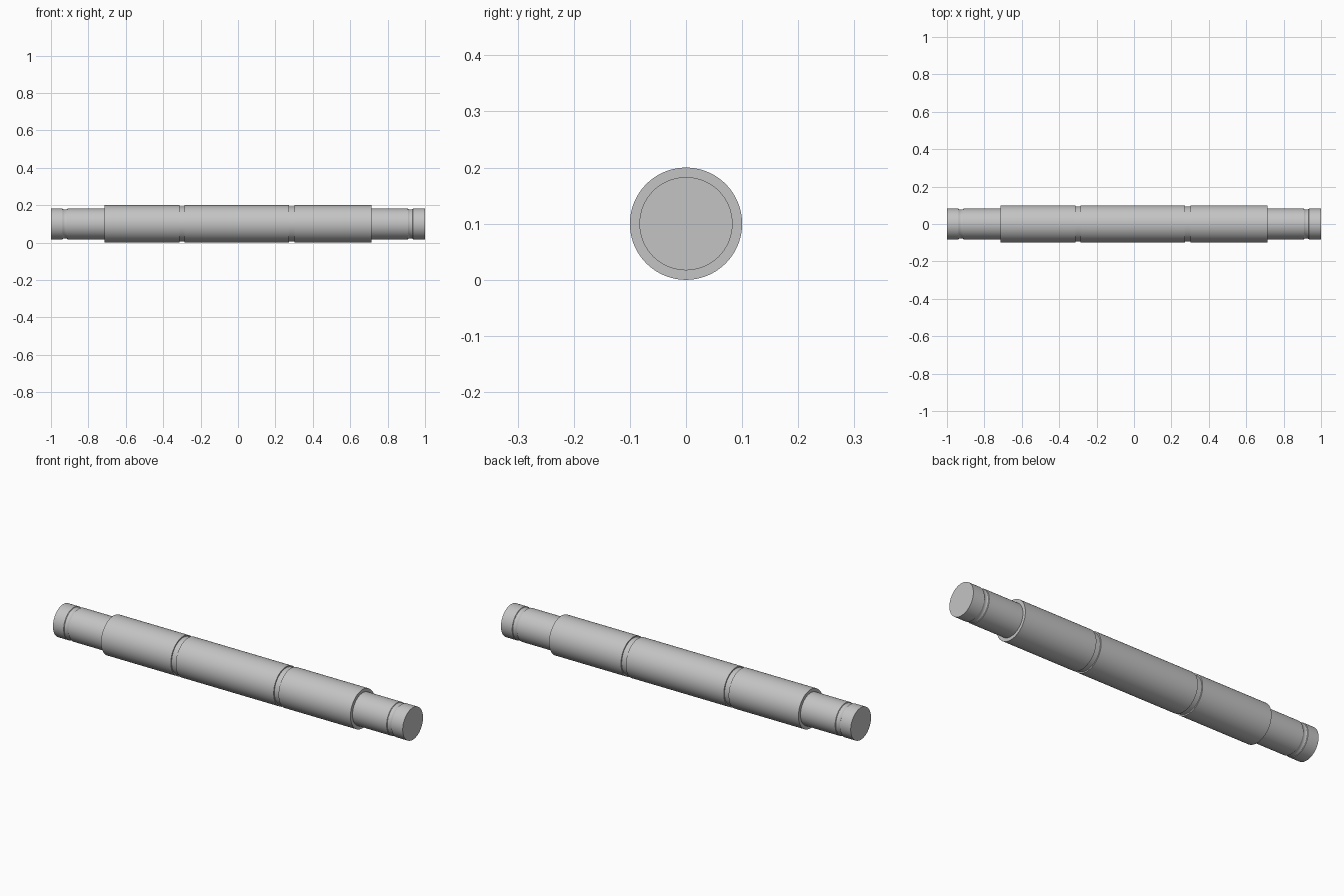
import bpy, bmesh, math
from mathutils import Vector

if "Cube" in bpy.data.objects:
    bpy.data.objects.remove(bpy.data.objects["Cube"])

BODY_R, END_R, GROOVE_R = 0.1, 0.083, 0.094
SEGMENTS = 96

steel = bpy.data.materials.new("steel_grey")
steel.use_nodes = True
grey = (0.55, 0.55, 0.55, 1)
steel.diffuse_color = grey
steel.node_tree.nodes["Principled BSDF"].inputs["Base Color"].default_value = grey


def square_groove(x0, x1):
    """Relief groove cut into the body."""
    return [(x0, BODY_R), (x0, GROOVE_R), (x1, GROOVE_R), (x1, BODY_R)]


def round_groove(x, half=0.014, depth=0.006, steps=6):
    """Shallow rounded ring groove on a journal end."""
    return [(x - half * math.cos(math.pi * i / steps),
             END_R - depth * math.sin(math.pi * i / steps))
            for i in range(steps + 1)]


# Half section of the stepped shaft, from the right end to the left end
profile = ([(-1, 0), (-1, END_R)] + round_groove(-0.925)
           + [(-0.713, END_R), (-0.713, BODY_R)]
           + square_groove(-0.314, -0.286) + square_groove(0.274, 0.302)
           + [(0.713, BODY_R), (0.713, END_R)] + round_groove(0.922)
           + [(1, END_R), (1, 0)])

# Turn the section around the long axis
bm = bmesh.new()
verts = [bm.verts.new((x, 0, r)) for x, r in profile]
edges = [bm.edges.new(pair) for pair in zip(verts, verts[1:])]
bmesh.ops.spin(bm, geom=verts + edges, cent=(0, 0, 0), axis=(1, 0, 0),
               angle=math.tau, steps=SEGMENTS, use_duplicate=False)
bmesh.ops.remove_doubles(bm, verts=bm.verts[:], dist=0.0001)
bmesh.ops.recalc_face_normals(bm, faces=bm.faces[:])
bmesh.ops.translate(bm, verts=bm.verts[:], vec=Vector((0, 0, BODY_R)))

mesh = bpy.data.meshes.new("stepped_shaft")
bm.to_mesh(mesh)
bm.free()
mesh.materials.append(steel)
shaft = bpy.data.objects.new("stepped_shaft", mesh)
bpy.context.collection.objects.link(shaft)

# Smooth turned surfaces, sharp shoulders
bpy.ops.object.select_all(action='DESELECT')
shaft.select_set(True)
bpy.context.view_layer.objects.active = shaft
bpy.ops.object.shade_smooth_by_angle(angle=math.radians(30))
